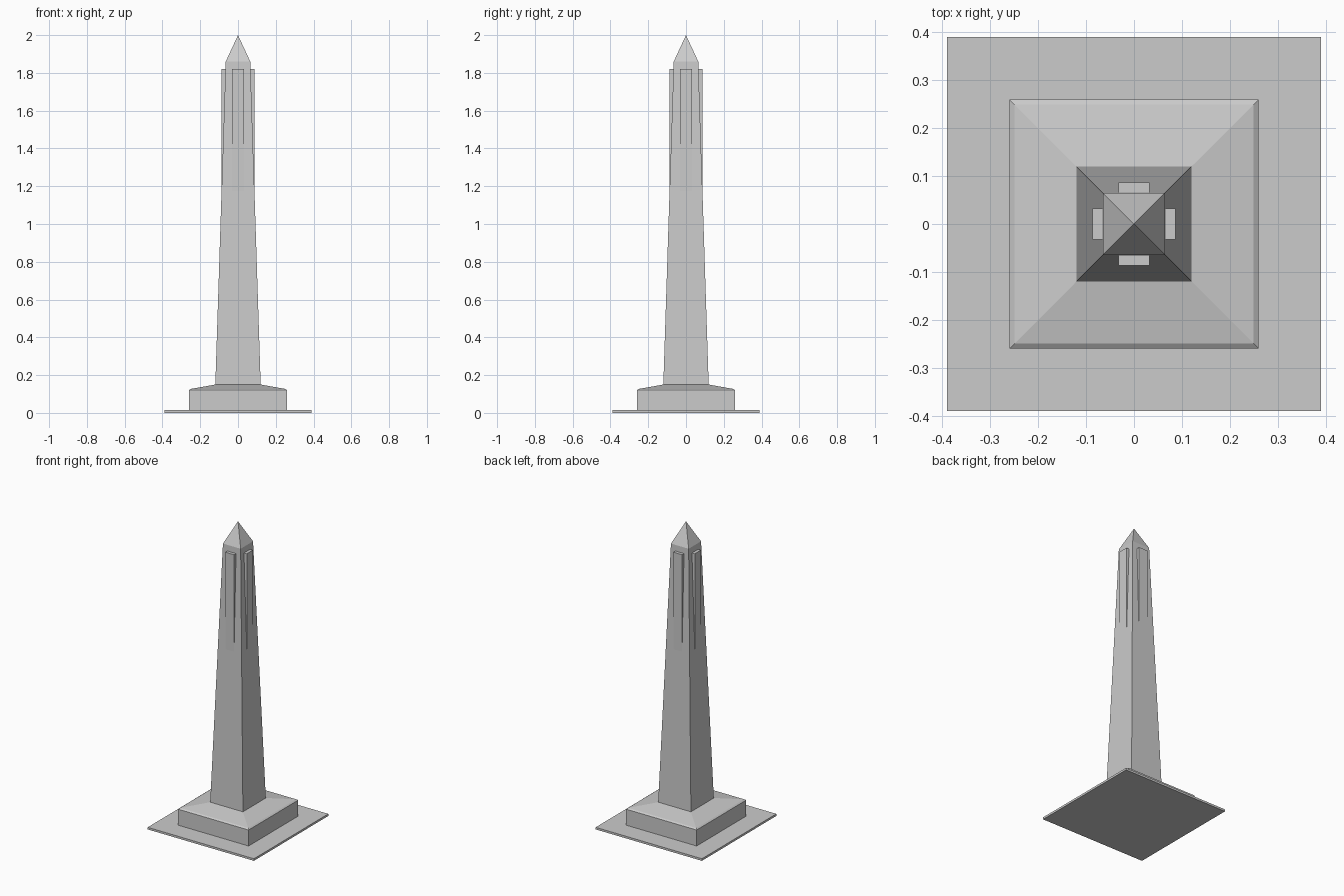
import bpy
import bmesh
from mathutils import Matrix
from math import pi

if "Cube" in bpy.data.objects:
    bpy.data.objects.remove(bpy.data.objects["Cube"])


def mesh_object(name, bm):
    bmesh.ops.recalc_face_normals(bm, faces=bm.faces)
    mesh = bpy.data.meshes.new(name)
    bm.to_mesh(mesh)
    bm.free()
    obj = bpy.data.objects.new(name, mesh)
    bpy.context.collection.objects.link(obj)
    return obj


def square_loft(name, profile):
    """Stack square sections (half width, z); half width 0 makes a point."""
    bm = bmesh.new()
    rings = []
    for h, z in profile:
        corners = [(0, 0)] if h == 0 else [(-h, -h), (h, -h), (h, h), (-h, h)]
        rings.append([bm.verts.new((x, y, z)) for x, y in corners])
    for a, b in zip(rings, rings[1:]):
        for i in range(4):
            j = (i + 1) % 4
            top = [b[j], b[i]] if len(b) == 4 else [b[0]]
            bm.faces.new([a[i], a[j]] + top)
    bm.faces.new(rings[0][::-1])
    if len(rings[-1]) == 4:
        bm.faces.new(rings[-1])
    return mesh_object(name, bm)


def wedge(name, half_width, profile, angle):
    """Extrude a (distance out, z) profile sideways, then turn it about z."""
    bm = bmesh.new()
    face = bm.faces.new([bm.verts.new((-half_width, -d, z)) for d, z in profile])
    ext = bmesh.ops.extrude_face_region(bm, geom=[face])
    moved = [v for v in ext["geom"] if isinstance(v, bmesh.types.BMVert)]
    bmesh.ops.translate(bm, verts=moved, vec=(2 * half_width, 0, 0))
    bmesh.ops.transform(bm, matrix=Matrix.Rotation(angle, 4, 'Z'), verts=bm.verts)
    return mesh_object(name, bm)


# Ground slab and stepped plinth with chamfered, sloping top
square_loft("base_slab", [(0.39, 0), (0.39, 0.014)])
square_loft("plinth", [(0.26, 0.014), (0.26, 0.12), (0.25, 0.127), (0.12, 0.15)])

# Tapered shaft with pyramid tip
square_loft("shaft", [(0.12, 0.15), (0.065, 1.86), (0, 2.0)])

# Upright raised panel near the top of each side, merging into the taper
for i, side in enumerate(("front", "right", "back", "left")):
    wedge(side + "_panel", 0.032,
          [(0.087, 1.82), (0.064, 1.82), (0.085, 1.17), (0.087, 1.17)], i * pi / 2)
